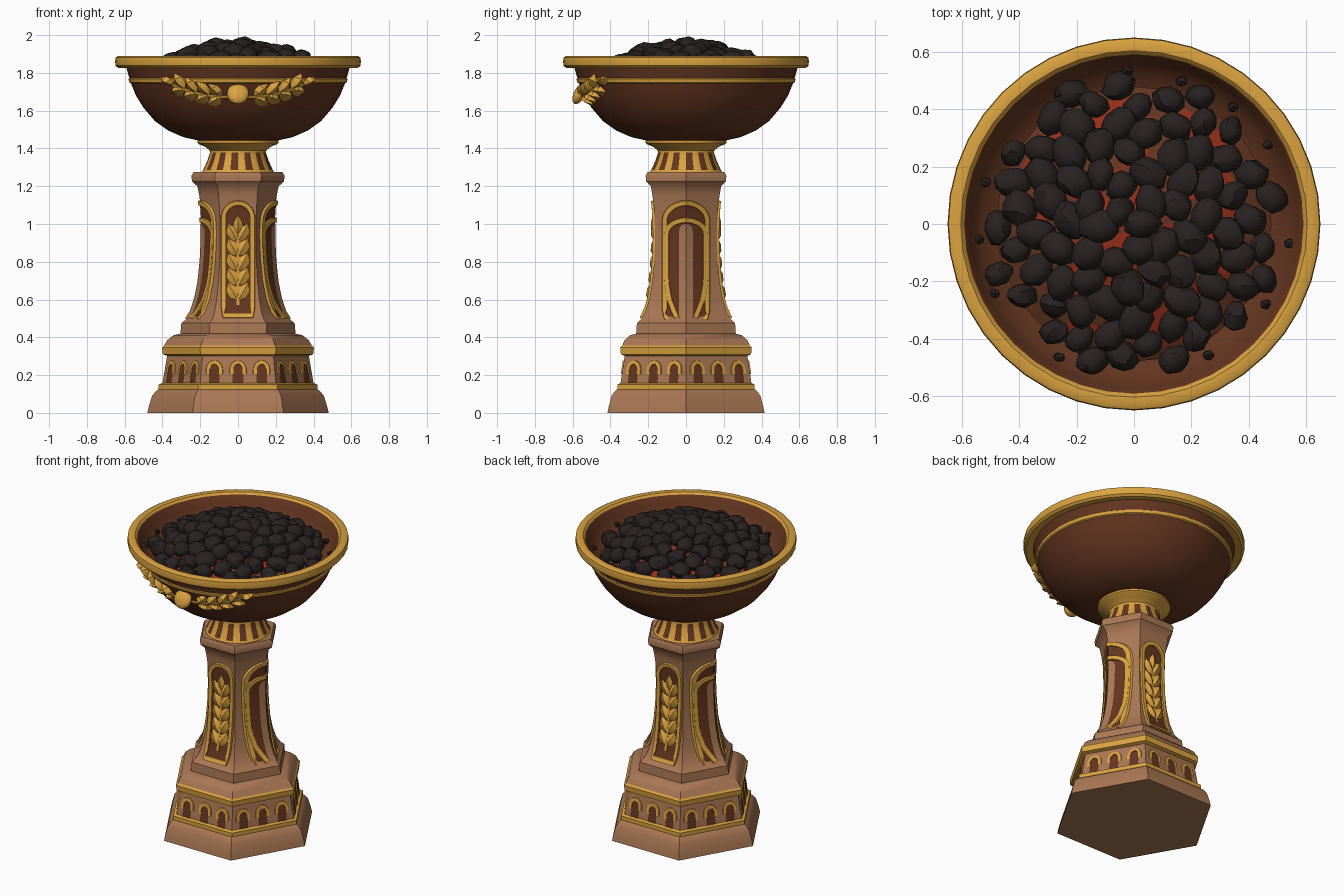
import bpy, bmesh, math, random
from math import sin, cos, pi, radians
from mathutils import Vector, Matrix

if "Cube" in bpy.data.objects:
    bpy.data.objects.remove(bpy.data.objects["Cube"])
random.seed(7)


def material(name, rgb):
    m = bpy.data.materials.new(name)
    m.use_nodes = True
    m.diffuse_color = (*rgb, 1)
    m.node_tree.nodes["Principled BSDF"].inputs["Base Color"].default_value = (*rgb, 1)
    return m


STONE = material("tan stone", (0.40, 0.185, 0.088))
GOLD = material("gold trim", (0.70, 0.36, 0.05))
BROWN = material("dark brown", (0.125, 0.036, 0.014))
COAL = material("charcoal", (0.022, 0.015, 0.015))
EMBER = material("red ember", (0.30, 0.028, 0.010))
built = []


def add(name, verts, faces, mats, index=None):
    mesh = bpy.data.meshes.new(name)
    mesh.from_pydata([tuple(v) for v in verts], [], faces)
    for m in mats:
        mesh.materials.append(m)
    for i, p in enumerate(mesh.polygons):
        p.material_index = index[i] if index else 0
    ob = bpy.data.objects.new(name, mesh)
    bpy.context.collection.objects.link(ob)
    built.append(ob)
    return ob


def lathe(name, profile, segs, mats, rule=lambda k, i: 0):
    """Spin (radius, z) points; rule(row, segment) picks the material."""
    verts = [(r * cos(2 * pi * i / segs), r * sin(2 * pi * i / segs), z)
             for r, z in profile for i in range(segs)]
    faces, index = [], []
    for k in range(len(profile) - 1):
        for i in range(segs):
            j = (i + 1) % segs
            faces.append((k * segs + i, k * segs + j, (k + 1) * segs + j, (k + 1) * segs + i))
            index.append(rule(k, i))
    for k, ring in ((0, range(segs - 1, -1, -1)), (len(profile) - 1, range(segs))):
        faces.append([k * segs + i for i in ring])
        index.append(rule(min(k, len(profile) - 2), 0))
    return add(name, verts, faces, mats, index)


def interp(profile, z):
    for (r0, z0), (r1, z1) in zip(profile, profile[1:]):
        if z0 <= z <= z1:
            return r0 + (r1 - r0) * (z - z0) / (z1 - z0)
    return profile[-1][0] if z > profile[-1][1] else profile[0][0]


# Surface maps: (across, height, lift) to a 3D point
def hex_map(profile, angle, corner=False):
    def f(u, v, h):
        r = interp(profile, v)
        d = h + (r - abs(u) * math.tan(pi / 6) if corner else r * cos(pi / 6))
        return (d * cos(angle) - u * sin(angle), d * sin(angle) + u * cos(angle), v)
    return f


def bowl_map(u, v, h):
    r, a = interp(BOWL, v) + h, u / 0.55 - pi / 2
    return (r * cos(a), r * sin(a), v)


def plate(name, fmap, rows, mat, h):
    """Thin sheet from (height, half width) rows."""
    verts = [fmap(w * s, v, h) for v, w in rows for s in (-1, 0, 1)]
    faces = [(3 * k + c, 3 * k + c + 1, 3 * k + c + 4, 3 * k + c + 3)
             for k in range(len(rows) - 1) for c in (0, 1)]
    return add(name, verts, faces, [mat])


def band(name, fmap, path, half, h, closed=False):
    """Raised gold moulding following a path on a surface."""
    n, verts, faces = len(path), [], []
    for i, p in enumerate(path):
        a = path[i - 1] if i or closed else p
        b = path[(i + 1) % n] if i < n - 1 or closed else p
        d = (Vector(b) - Vector(a)).normalized()
        for s, lift in ((-1, -0.004), (-0.75, h), (0.75, h), (1, -0.004)):
            verts.append(fmap(p[0] + d.y * s * half, p[1] - d.x * s * half, lift))
    for i in range(n if closed else n - 1):
        j = (i + 1) % n
        faces += [(4 * i + k, 4 * i + k + 1, 4 * j + k + 1, 4 * j + k) for k in range(3)]
    return add(name, verts, faces, [GOLD])


def leaf(name, fmap, u, v, angle, length, width, thick):
    """Ridged leaf growing from (u, v); angle is measured from straight up."""
    shape = [(0, 0, 0), (.8, .25, 0), (.9, .6, 0), (0, 1, 0), (-.9, .6, 0), (-.8, .25, 0),
             (0, .3, 1), (0, .65, 1)]
    verts = []
    for a, b, t in shape:
        x, y = a * width, b * length
        verts.append(fmap(u + x * cos(angle) + y * sin(angle),
                          v - x * sin(angle) + y * cos(angle), 0.005 + t * thick))
    add(name, verts, [(0, 1, 6), (1, 2, 7, 6), (2, 3, 7), (3, 4, 7), (4, 5, 6, 7), (5, 0, 6)], [GOLD])


def arch_rows(z0, z1, w, steps=8, rise=1.0):
    """Rows of a round-headed panel."""
    spring = z1 - w * rise
    rows = [(z0 + (spring - z0) * i / steps, w) for i in range(steps)]
    return rows + [(spring + w * rise * sin(t * pi / 16), w * cos(t * pi / 16)) for t in range(9)]


def outline(rows):
    return [(w, v) for v, w in rows] + [(-w, v) for v, w in reversed(rows[:-1])]


# Stepped hexagonal base
BASE = [(.48, 0), (.473, .03), (.455, .09), (.435, .115), (.42, .125), (.42, .15), (.40, .158), (.375, .302),
        (.398, .31), (.402, .345), (.39, .357), (.375, .385), (.34, .412), (.30, .42)]
lathe("hexagonal_base", BASE, 6, [STONE, GOLD], lambda k, i: int(k in (4, 5, 7, 8, 9)))

# Fluted hexagonal column and its collar
COLUMN = [(.305, .415), (.30, .475), (.275, .495), (.25, .53), (.225, .60), (.205, .70), (.193, .82),
          (.188, .95), (.195, 1.08), (.205, 1.15), (.215, 1.20), (.243, 1.225), (.247, 1.255), (.235, 1.275)]
lathe("hexagonal_column", COLUMN, 6, [STONE])

# Small arched niches on each side of the base
for f in range(6):
    fmap = hex_map(BASE, radians(30 + 60 * f))
    for n in (-1, 0, 1):
        niche = lambda u, v, h, n=n, fmap=fmap: fmap(u + n * .125, v, h)
        rows = arch_rows(.158, .255, .028, 2)
        plate("base_niche", niche, rows, BROWN, .004)
        band("base_niche_trim", niche, outline(arch_rows(.205, .268, .034, 1, 1.25)), .012, .006)

# Arched front and back panels with a wheat ear
for angle in (-pi / 2, pi / 2):
    fmap = hex_map(COLUMN, angle)
    rows = arch_rows(.515, 1.11, .076, 12)
    plate("column_panel", fmap, rows, BROWN, .004)
    band("column_panel_frame", fmap, outline(rows), .015, .012, True)
    band("wheat_stem", fmap, [(0, .57 + .05 * i) for i in range(9)], .010, .008)
    leaf("wheat_tip", fmap, 0, .94, 0, .11, .027, .016)
    for k in range(5):
        for s in (-1, 1):
            leaf("wheat_grain", fmap, s * .002, .595 + .078 * k, s * .5, .11, .031, .016)

# Arched panels folded over the two side corners
for angle in (0, pi):
    fmap = hex_map(COLUMN, angle, True)
    rows = arch_rows(.51, 1.11, .113, 12, .85)
    plate("corner_panel", fmap, rows, BROWN, .004)
    band("corner_panel_frame", fmap, outline(rows), .016, .012, True)
    inner = [(.505, .05), (.54, .065), (.60, .088), (.68, .102)] + arch_rows(.72, 1.02, .104, 5, .7)
    band("corner_inner_arch", fmap, outline(inner), .016, .013)
    plate("corner_rib", fmap, arch_rows(.50, 1.0, .036, 12), STONE, .009)

# Round neck with gold ribs
NECK = [(.195, 1.27), (.185, 1.285), (.178, 1.30), (.162, 1.335), (.148, 1.378), (.150, 1.39),
        (.175, 1.41), (.205, 1.422), (.214, 1.43), (.214, 1.442)]
lathe("ribbed_neck", NECK, 56, [GOLD, BROWN], lambda k, i: int(k in (1, 2, 3) and i % 4 < 2))

# Bowl: shell with trim line, rolled rim and hollow inside
BOWL = [(.20, 1.44), (.29, 1.46), (.37, 1.495), (.44, 1.545), (.50, 1.615), (.54, 1.68), (.567, 1.745),
        (.576, 1.75), (.580, 1.768), (.575, 1.772), (.592, 1.83)]
RIM = [(.635, 1.826), (.648, 1.838), (.651, 1.86), (.648, 1.882), (.635, 1.889), (.605, 1.887), (.592, 1.875)]
INSIDE = [(.572, 1.82), (.535, 1.76), (.45, 1.72), (.25, 1.70)]
first = len(BOWL) - 1
lathe("bowl", BOWL + RIM + INSIDE, 40, [BROWN, GOLD],
      lambda k, i: int(6 <= k <= 8 or first <= k < first + len(RIM)))

# Leaf garland and medallion on the front of the bowl
for s in (-1, 1):
    stem = [(s * (.05 + .034 * i), 1.672 + .0008 * i * i) for i in range(10)]
    band("garland_stem", bowl_map, stem if s > 0 else stem[::-1], .010, .015)
    for i in range(1, 9, 2):
        u, v = stem[i]
        for turn in (-.6, .6):
            leaf("garland_leaf", bowl_map, u, v, s * (1.45 - .05 * i + turn), .10, .031, .034)
    leaf("garland_tip", bowl_map, *stem[-1], s * 1.05, .08, .026, .03)


def blob(name, loc, size, turn, mat, jitter, level=2):
    bm = bmesh.new()
    bmesh.ops.create_icosphere(bm, subdivisions=level, radius=1)
    for v in bm.verts:
        v.co *= 1 + random.uniform(-jitter, jitter)
    bm.transform(Matrix.Translation(loc) @ turn @ Matrix.Diagonal((*size, 1)))
    mesh = bpy.data.meshes.new(name)
    bm.to_mesh(mesh)
    bm.free()
    mesh.materials.append(mat)
    ob = bpy.data.objects.new(name, mesh)
    bpy.context.collection.objects.link(ob)
    built.append(ob)


blob("medallion", bowl_map(0, 1.69, .02), (.058, .03, .06), Matrix.Rotation(-.45, 4, 'X'), GOLD, 0, 3)


# Glowing bed under a heap of coals
def heap(r):
    return 1.936 - .68 * r * r


lathe("ember_bed", [(r, heap(r) - .018) for r in (.48, .44, .38, .3, .2, .1, .01)], 32, [EMBER, BROWN],
      lambda k, i: int(k < 1 or random.random() < .45))
COUNT = 84
for i in range(COUNT):
    r, a = .505 * math.sqrt((i + .4) / COUNT), i * 2.39996
    x, y = r * cos(a) + random.uniform(-.01, .01), r * sin(a) + random.uniform(-.01, .01)
    big = random.uniform(.047, .060) * (1.06 if r < .4 else .92)
    turn = Matrix.Rotation(random.uniform(0, pi), 4, 'Z') @ Matrix.Rotation(random.uniform(-.35, .35), 4, 'X')
    blob("coal", (x, y, heap(r) + random.uniform(-.010, .012)), (big * 1.18, big * .95, .05), turn, COAL, .10)
for i in range(14):
    a, r = i * 2 * pi / 14 + random.uniform(-.2, .2), random.uniform(.52, .55)
    blob("coal_pebble", (r * cos(a), r * sin(a), 1.785), (.022, .019, .02), Matrix(), COAL, .1, 1)

# Smooth curved faces, keep sharp edges
bpy.ops.object.select_all(action='DESELECT')
for ob in built:
    ob.select_set(True)
bpy.context.view_layer.objects.active = built[0]
bpy.ops.object.shade_smooth_by_angle(angle=radians(35))
